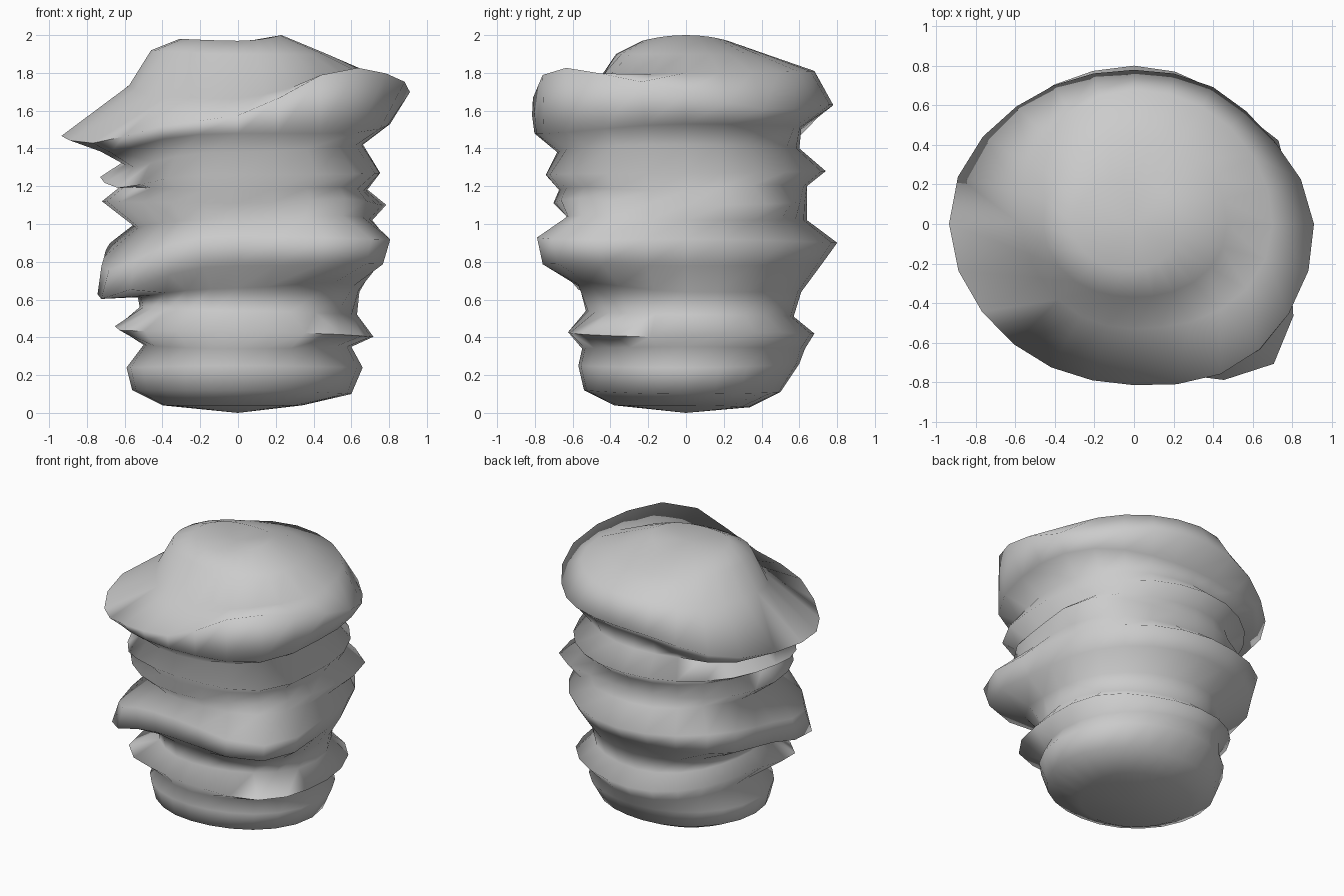
import bpy
import bmesh
from math import cos, sin, pi, radians

# Remove the default cube
default_cube = bpy.data.objects.get("Cube")
if default_cube:
    bpy.data.objects.remove(default_cube, do_unlink=True)

SEGMENTS = 24
DIRECTIONS = {"front": -pi / 2, "left": 0.0, "back": pi / 2, "right": pi}
CORNER_ANGLES = {
    "front_left": radians(-45),
    "rim_peak": radians(-56),
    "rim_side": radians(-26),
    "back_left": radians(32),
    "back_right": radians(140),
    "front_right": radians(212),
}


def make_material(name, color):
    material = bpy.data.materials.new(name)
    material.use_nodes = True
    material.diffuse_color = color
    shader = next(n for n in material.node_tree.nodes if n.type == "BSDF_PRINCIPLED")
    shader.inputs["Base Color"].default_value = color
    shader.inputs["Roughness"].default_value = 0.8
    return material


def blend(values, angle):
    """Blend front, left, back and right values smoothly around the body."""
    return sum(value * max(0.0, cos(angle - direction)) ** 2
               for value, direction in zip(values, DIRECTIONS.values()))


def bump(angle, corner):
    """Local bulge that fades out away from one corner."""
    return max(0.0, cos(angle - CORNER_ANGLES[corner])) ** 11


# Each ring: heights, then radii, as front, left, back, right
FOLDS = {
    "base":          ((.04, .04, .03, .04), (.38, .34, .34, .40)),
    "lower_edge":    ((.12, .10, .11, .12), (.54, .60, .50, .56)),
    "first_fold":    ((.25, .24, .26, .24), (.57, .66, .60, .59)),
    "first_groove":  ((.34, .35, .34, .36), (.55, .60, .63, .50)),
    "second_fold":   ((.43, .40, .42, .48), (.62, .71, .68, .60)),
    "second_groove": ((.54, .52, .51, .56), (.53, .63, .57, .52)),
    "waist":         ((.66, .64, .64, .61), (.55, .64, .61, .53)),
    "third_under":   ((.78, .78, .79, .69), (.70, .72, .72, .67)),
    "third_fold":    ((.94, .92, .90, .84), (.73, .77, .80, .69)),
    "third_groove":  ((1.03, 1.02, 1.02, .98), (.62, .70, .64, .54)),
    "fourth_fold":   ((1.11, 1.10, 1.12, 1.12), (.70, .74, .64, .72)),
    "fourth_groove": ((1.18, 1.17, 1.20, 1.20), (.67, .67, .64, .62)),
    "fifth_fold":    ((1.26, 1.27, 1.28, 1.26), (.74, .75, .74, .73)),
    "fifth_groove":  ((1.38, 1.42, 1.40, 1.34), (.68, .66, .60, .60)),
}

CROWN = {
    "overhang": ((1.48, 1.53, 1.51, 1.41), (.80, .80, .61, .73)),
    "rim":      ((1.55, 1.68, 1.63, 1.48), (.81, .92, .78, .94)),
    "shoulder": ((1.66, 1.80, 1.81, 1.74), (.53, .70, .68, .58)),
    "crown":    ((1.90, 1.90, 1.89, 1.92), (.37, .47, .45, .46)),
    "summit":   ((1.97, 2.0, 1.97, 1.98), (.23, .23, .22, .31)),
}

# Uneven corners on each ring: corner, added radius, added height
CORNERS = {
    "second_fold": [("front_left", .10, 0), ("front_right", .12, -.03),
                    ("back_left", .03, .02)],
    "waist": [("front_left", .13, .04)],
    "third_under": [("front_left", .25, .01), ("front_right", .16, -.11),
                    ("back_right", .09, .02)],
    "third_fold": [("front_left", .25, -.01), ("front_right", .09, -.11),
                   ("back_right", .08, .05)],
    "third_groove": [("front_left", .12, .02), ("back_left", .05, 0),
                     ("back_right", .04, .04)],
    "fourth_fold": [("front_left", .08, .03), ("back_left", .13, 0)],
    "fourth_groove": [("front_left", .09, .02), ("back_left", .05, .03)],
    "fifth_fold": [("front_left", .13, 0), ("front_right", 0, -.07)],
    "fifth_groove": [("front_left", .08, .01), ("front_right", .02, -.05)],
    "overhang": [("front_left", .10, -.02), ("front_right", .03, -.05),
                 ("back_left", .02, 0), ("back_right", .12, -.03)],
    "rim": [("rim_peak", .04, .20), ("rim_side", 0, .09),
            ("front_right", -.02, -.07), ("back_left", -.06, -.06),
            ("back_right", -.02, -.05)],
    "shoulder": [("rim_peak", 0, .03), ("front_right", -.02, -.04)],
}


def build_ring(bm, name, heights, radii):
    """Add one loop of vertices, pushed out or down at its corners."""
    loop = []
    for step in range(SEGMENTS):
        angle = 2 * pi * step / SEGMENTS
        radius, height = blend(radii, angle), blend(heights, angle)
        for corner, extra_radius, extra_height in CORNERS.get(name, []):
            weight = bump(angle, corner)
            radius += extra_radius * weight
            height += extra_height * weight
        loop.append(bm.verts.new((radius * cos(angle), radius * sin(angle), height)))
    return loop


def build_body():
    """Loft the irregular rings into one closed, folded body."""
    bm = bmesh.new()
    rings = {**FOLDS, **CROWN}
    loops = [build_ring(bm, name, *shape) for name, shape in rings.items()]

    # Side walls
    for low, high in zip(loops, loops[1:]):
        for i in range(SEGMENTS):
            j = (i + 1) % SEGMENTS
            bm.faces.new((low[i], low[j], high[j], high[i]))

    # Closed bottom and top
    bottom = bm.verts.new((0, 0, 0))
    top = bm.verts.new((0, 0, 1.96))
    for i in range(SEGMENTS):
        j = (i + 1) % SEGMENTS
        bm.faces.new((loops[0][j], loops[0][i], bottom))
        bm.faces.new((loops[-1][i], loops[-1][j], top))

    bmesh.ops.recalc_face_normals(bm, faces=bm.faces)
    mesh = bpy.data.meshes.new("folded_body")
    bm.to_mesh(mesh)
    bm.free()
    body = bpy.data.objects.new("folded_body", mesh)
    bpy.context.collection.objects.link(body)
    return body


folded_body = build_body()
folded_body.data.materials.append(make_material("plain_grey", (.6, .6, .6, 1)))

# Smooth shading across the soft folds
bpy.ops.object.select_all(action="DESELECT")
folded_body.select_set(True)
bpy.context.view_layer.objects.active = folded_body
bpy.ops.object.shade_smooth_by_angle(angle=radians(110))
